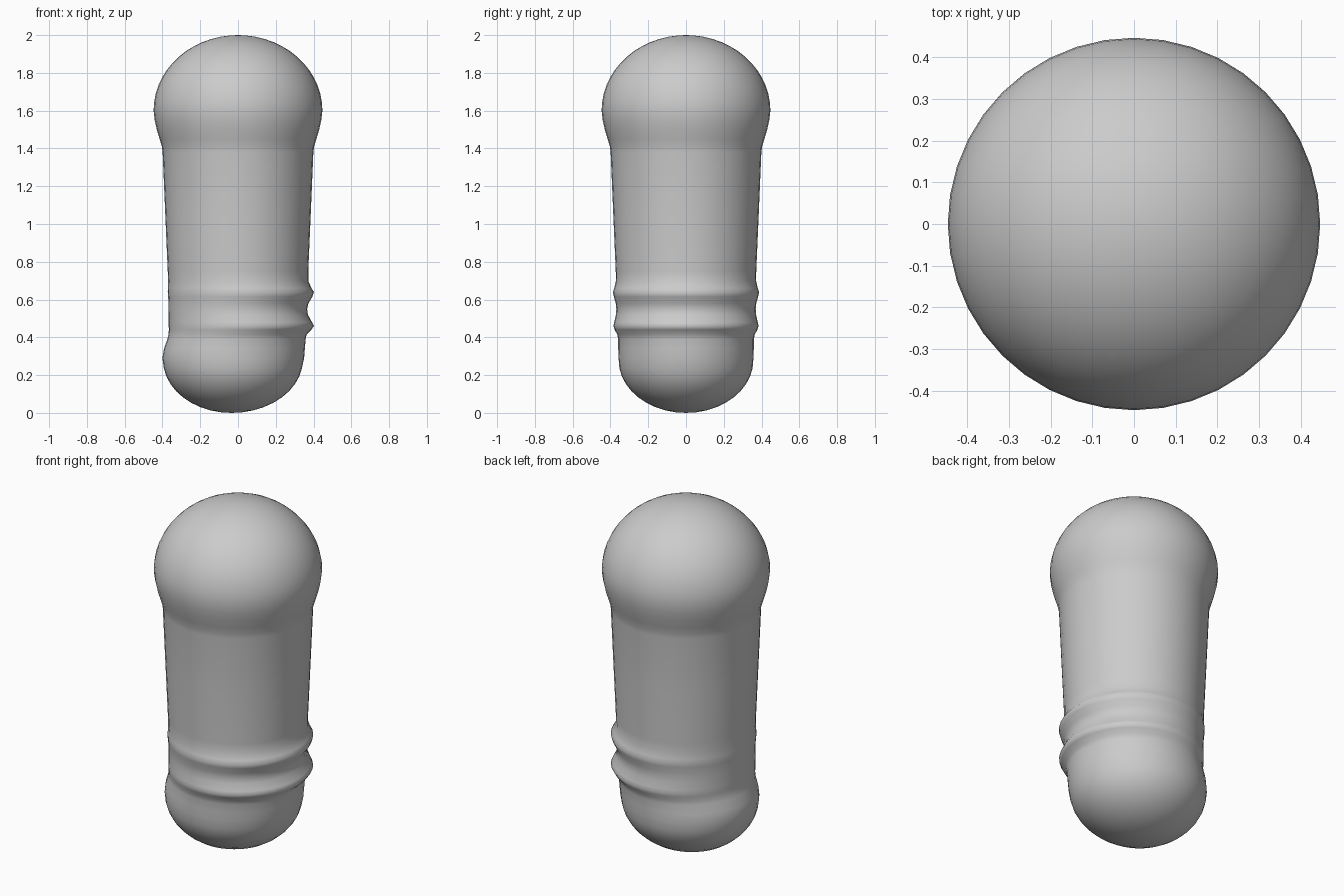
import bpy, bmesh, math

SIDES = 40

grey = bpy.data.materials.new("light grey")
grey.diffuse_color = (0.6, 0.6, 0.6, 1)

rings = []  # each ring: z, left x, right x, half depth in y

# rounded base, an ellipsoid bowl set slightly to the left
for i in range(1, 10):
    t = math.radians(i * 9)
    k, z = math.sin(t), 0.28 * (1 - math.cos(t))
    rings.append((z, -0.035 - 0.362 * k, -0.035 + 0.378 * k, 0.357 * k))

# base rim, two ridges bulging to the right, tapered shaft
rings += [
    (0.29, -0.400, 0.350, 0.357),
    (0.34, -0.392, 0.354, 0.359),
    (0.39, -0.374, 0.358, 0.359),
    (0.415, -0.368, 0.363, 0.364),
    (0.44, -0.366, 0.388, 0.378),
    (0.46, -0.367, 0.402, 0.384),
    (0.48, -0.367, 0.392, 0.380),
    (0.52, -0.367, 0.370, 0.371),
    (0.55, -0.368, 0.366, 0.369),
    (0.58, -0.368, 0.373, 0.372),
    (0.615, -0.370, 0.394, 0.382),
    (0.64, -0.372, 0.402, 0.387),
    (0.66, -0.371, 0.389, 0.380),
    (0.70, -0.370, 0.372, 0.371),
    (0.75, -0.372, 0.372, 0.372),
    (1.05, -0.385, 0.385, 0.385),
    (1.38, -0.399, 0.399, 0.399),
    (1.41, -0.403, 0.403, 0.403),
    (1.45, -0.415, 0.415, 0.415),
    (1.50, -0.430, 0.430, 0.430),
    (1.55, -0.441, 0.441, 0.441),
]

# domed head
for i in range(0, 14):
    t = math.radians(i * 6.5)
    r = 0.447 * math.cos(t)
    rings.append((1.60 + 0.40 * math.sin(t), -r, r, r))

# loft all rings into one closed skin
bm = bmesh.new()
loops = []
for z, left, right, depth in rings:
    centre, half = (left + right) / 2, (right - left) / 2
    loops.append([bm.verts.new((centre + half * math.cos(a), depth * math.sin(a), z))
                  for a in (2 * math.pi * s / SIDES for s in range(SIDES))])
for low, high in zip(loops, loops[1:]):
    for s in range(SIDES):
        n = (s + 1) % SIDES
        bm.faces.new((low[s], low[n], high[n], high[s]))
bottom = bm.verts.new((-0.035, 0, 0))
top = bm.verts.new((0, 0, 2))
for s in range(SIDES):
    n = (s + 1) % SIDES
    bm.faces.new((bottom, loops[0][n], loops[0][s]))
    bm.faces.new((top, loops[-1][s], loops[-1][n]))
for f in bm.faces:
    f.smooth = True

mesh = bpy.data.meshes.new("ridged_post")
bm.to_mesh(mesh)
bm.free()
mesh.materials.append(grey)
post = bpy.data.objects.new("ridged_post", mesh)
bpy.context.collection.objects.link(post)
